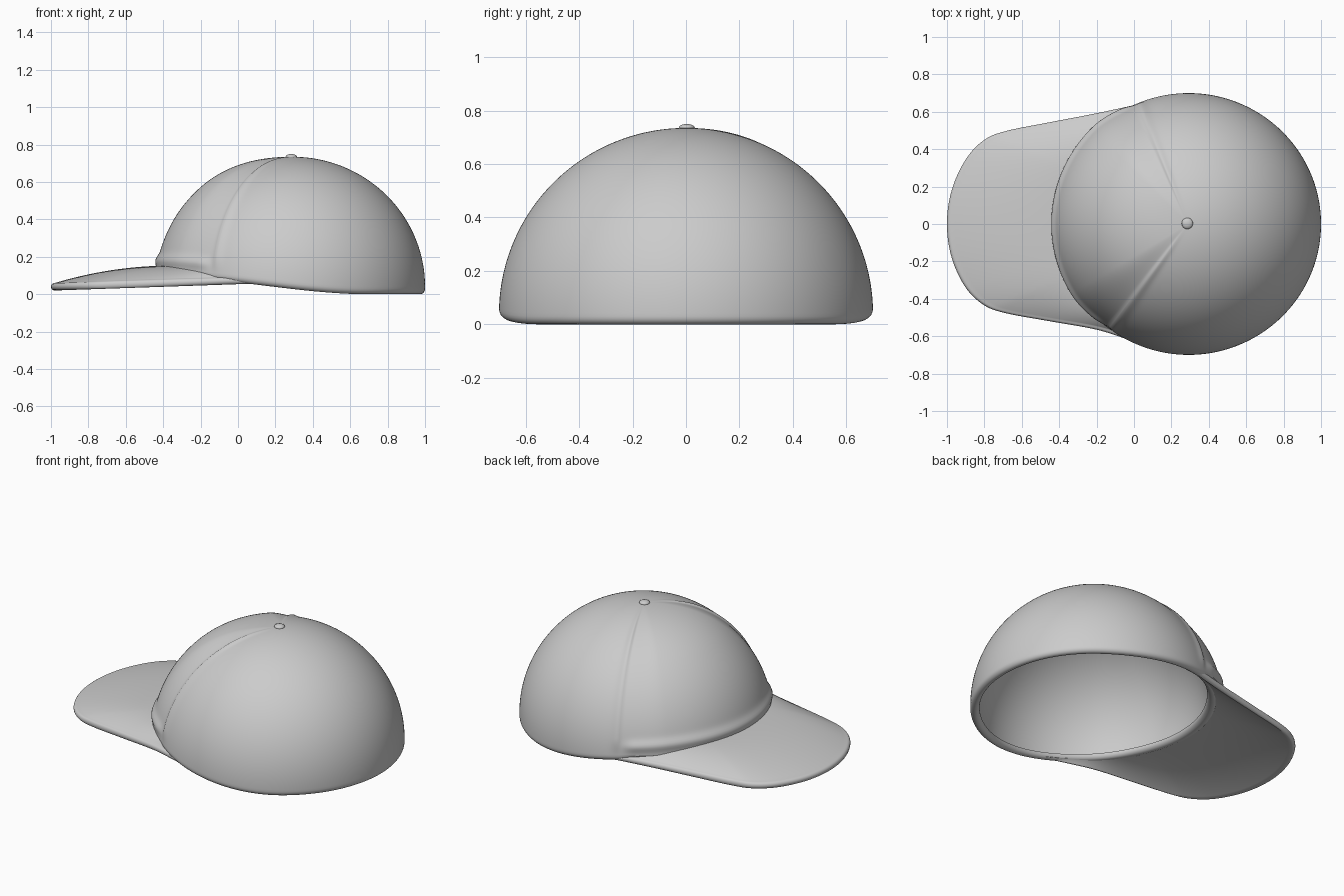
import bpy, bmesh
from math import sin, cos, asin, atan2, pi, radians, exp
from mathutils import Vector

if "Cube" in bpy.data.objects:
    bpy.data.objects.remove(bpy.data.objects["Cube"])

CX, RX, RY = 0.29, 0.71, 0.70           # crown centre and radii
Z0, HEIGHT = 0.04, 0.695                # dome base and height
SEAM_L, SEAM_R = radians(112), radians(234)

fabric = bpy.data.materials.new("grey fabric")
fabric.use_nodes = True
GREY = (0.6, 0.6, 0.6, 1)
fabric.diffuse_color = GREY
fabric.node_tree.nodes["Principled BSDF"].inputs["Base Color"].default_value = GREY


def smooth(t):
    t = min(1, max(0, t))
    return t * t * (3 - 2 * t)


def place(a, r, z):
    return Vector((CX + RX * r * cos(a), RY * r * sin(a), z))


def rim_height(a):
    """Bottom edge of the crown: low at the back, raised over the visor."""
    return 0.09 * smooth((0.72 - CX - RX * cos(a)) / 1.15)


def panel(a, blend):
    """One on the front panel, fading to zero at its two seams."""
    return smooth((a - SEAM_L) / blend) * smooth((SEAM_R - a) / blend)


def finish(name, bm, angle=40):
    bmesh.ops.recalc_face_normals(bm, faces=bm.faces)
    mesh = bpy.data.meshes.new(name)
    bm.to_mesh(mesh)
    bm.free()
    ob = bpy.data.objects.new(name, mesh)
    bpy.context.collection.objects.link(ob)
    mesh.materials.append(fabric)
    bpy.ops.object.select_all(action="DESELECT")
    ob.select_set(True)
    bpy.context.view_layer.objects.active = ob
    bpy.ops.object.shade_smooth_by_angle(angle=radians(angle))


def skin(bm, rows, wrap):
    """Join neighbouring rows of vertices with quads."""
    pairs = zip(rows, rows[1:] + rows[:1]) if wrap else zip(rows, rows[1:])
    for p, q in pairs:
        for i in range(len(p) - 1):
            bm.faces.new((p[i], q[i], q[i + 1], p[i + 1]))


def relief(a, f, z):
    """Raised seams, a slightly puffed front panel and a soft roll at its foot."""
    h = 0.0
    for seam, side in ((SEAM_L, 1), (SEAM_R, -1)):
        d = (a - seam) * side * RX * cos(f)
        width = (0.016 if d > 0 else 0.034) * (0.35 + 0.65 * cos(f))
        low = smooth((z - rim_height(a) - 0.03) / 0.1)
        h += 0.009 * low * exp(-(d / width) ** 2) * smooth((pi / 2 - f) / 0.5)
    h += 0.022 * panel(a, 0.4) * smooth(1.5 * cos(f))
    foot = rim_height(a) + 0.085
    h += 0.014 * panel(a, 0.15) * exp(-((z - foot) / 0.03) ** 2)
    return h


# Crown: a shell of meridian profiles, from inner top around the lip to outer top
bm = bmesh.new()
SEGMENTS, INNER, LIP, OUTER = 360, 20, 10, 90
inner_top = bm.verts.new(place(0, 0, Z0 + HEIGHT - 0.05))
outer_top = bm.verts.new(place(0, 0, Z0 + HEIGHT))
rows = []
for k in range(SEGMENTS):
    a = 2 * pi * k / SEGMENTS
    wall = 0.075 + 0.02 * panel(a, 0.6)
    base = rim_height(a) + 0.03
    f0 = asin((base - Z0) / HEIGHT)
    top = radians(89)
    pts = []
    for i in range(INNER):
        f = top + (f0 - top) * i / (INNER - 1)
        pts.append(place(a, (1.012 - wall) * cos(f), Z0 + (HEIGHT - 0.05) * sin(f)))
    for i in range(LIP):
        t = pi * (1 - i / LIP)
        pts.append(place(a, cos(f0) - wall / 2 * (1 - cos(t)), base - 0.03 * sin(t)))
    for i in range(OUTER):
        f = f0 + (top - f0) * i / (OUTER - 1)
        z = Z0 + HEIGHT * sin(f)
        h = relief(a, f, z)
        pts.append(place(a, cos(f) + h * cos(f) / RX, z + h * sin(f)))
    rows.append([bm.verts.new(p) for p in pts])
skin(bm, rows, True)
for p, q in zip(rows, rows[1:] + rows[:1]):
    bm.faces.new((p[0], q[0], inner_top))
    bm.faces.new((p[-1], q[-1], outer_top))
finish("crown", bm)

# Visor: outline smoothed through a few points, lofted out from the crown wall
OUTLINE = [Vector(p) for p in (
    (0.14, 0.668), (0.02, 0.64), (-0.2, 0.592), (-0.45, 0.544), (-0.68, 0.498),
    (-0.8, 0.45), (-0.9, 0.345), (-0.975, 0.18), (-1, 0), (-0.975, -0.18),
    (-0.9, -0.34), (-0.8, -0.435), (-0.68, -0.478), (-0.45, -0.52),
    (-0.2, -0.565), (-0.02, -0.622), (0.12, -0.668))]


def outline(steps=8):
    pts = [OUTLINE[0]] + OUTLINE + [OUTLINE[-1]]
    for i in range(1, len(pts) - 2):
        p0, p1, p2, p3 = pts[i - 1:i + 3]
        for j in range(steps):
            t = j / steps
            yield 0.5 * (2 * p1 + (p2 - p0) * t + (2 * p0 - 5 * p1 + 4 * p2 - p3) * t * t
                         + (3 * p1 - p0 - 3 * p2 + p3) * t ** 3)
    yield OUTLINE[-1]


bm = bmesh.new()
rows = []
ACROSS, NOSE, HALF = 24, 8, 0.02
for edge in outline():
    a = atan2(edge.y / RY, (edge.x - CX) / RX)
    start = place(a, 0.935, rim_height(a) + 0.035)
    reach = Vector((edge.x, edge.y, 0.04 + 0.034 * (edge.x + 1)))
    out = Vector((reach.x - start.x, reach.y - start.y, 0))
    length = out.length
    out.normalize()
    nose = min(HALF, length / 2)
    reach -= out * nose

    def surface(s, side):
        """Arched mid line, thicker towards the crown."""
        p = start.lerp(reach, s)
        p.z += 0.14 * length * s * (1 - s) + side * HALF * (1.4 - 0.4 * s)
        return p
    pts = [surface(i / ACROSS, 1) for i in range(ACROSS)]
    for i in range(NOSE + 1):
        t = pi / 2 - pi * i / NOSE
        pts.append(reach + out * nose * cos(t) + Vector((0, 0, HALF * sin(t))))
    pts += [surface(i / ACROSS, -1) for i in reversed(range(ACROSS))]
    rows.append([bm.verts.new(p) for p in pts])
skin(bm, rows, False)
for r in rows[0], rows[-1]:
    bm.faces.new(r)
for p, q in zip(rows, rows[1:]):
    bm.faces.new((p[0], q[0], q[-1], p[-1]))
finish("visor", bm)

# Button at the top of the crown
bm = bmesh.new()
bmesh.ops.create_uvsphere(bm, u_segments=24, v_segments=12, radius=0.03)
bmesh.ops.scale(bm, vec=(1, 1, 0.5), verts=bm.verts)
bmesh.ops.translate(bm, vec=(CX - 0.005, 0.003, Z0 + HEIGHT), verts=bm.verts)
finish("top_button", bm)
